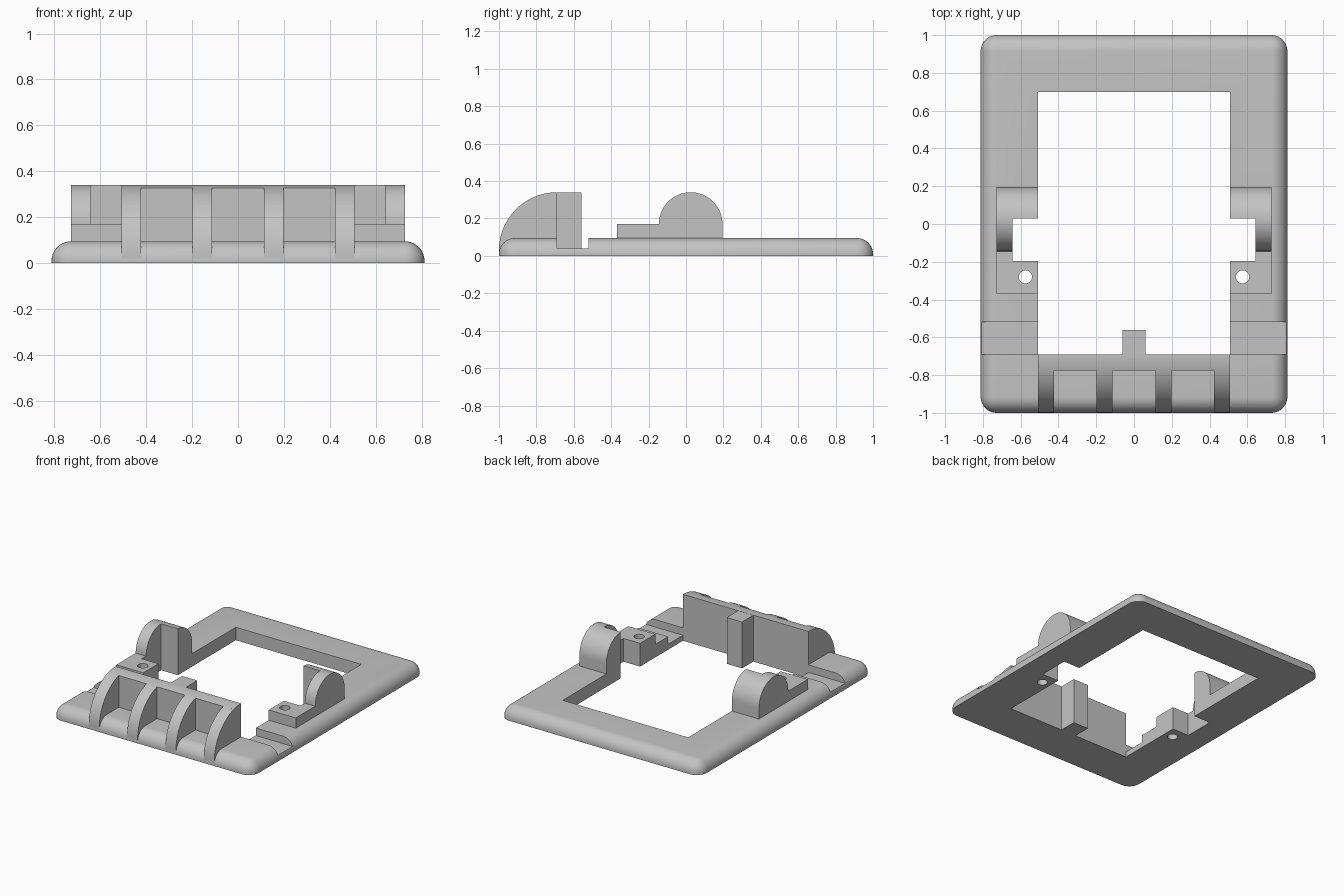
import bpy, bmesh
from math import sin, cos, acos, pi, radians

if "Cube" in bpy.data.objects:
    bpy.data.objects.remove(bpy.data.objects["Cube"])

grey = bpy.data.materials.new("plain_grey")
grey.use_nodes = True
GREY = (0.55, 0.55, 0.55, 1)
grey.diffuse_color = GREY
grey.node_tree.nodes["Principled BSDF"].inputs["Base Color"].default_value = GREY


def finish(name, bm):
    bmesh.ops.recalc_face_normals(bm, faces=bm.faces)
    mesh = bpy.data.meshes.new(name)
    bm.to_mesh(mesh)
    bm.free()
    mesh.materials.append(grey)
    obj = bpy.data.objects.new(name, mesh)
    bpy.context.collection.objects.link(obj)
    return obj


def box_mesh(x, y, z):
    bm = bmesh.new()
    bmesh.ops.create_cube(bm, size=1)
    for v in bm.verts:
        for i, (low, high) in enumerate((x, y, z)):
            v.co[i] = high if v.co[i] > 0 else low
    return bm


def box(name, x, y, z):
    return finish(name, box_mesh(x, y, z))


def extrude_x(name, profile, x0, x1):
    """Extrude a (y, z) outline from x0 to x1."""
    bm = bmesh.new()
    face = bm.faces.new([bm.verts.new((x0, y, z)) for y, z in profile])
    moved = bmesh.ops.extrude_face_region(bm, geom=[face])["geom"]
    verts = [g for g in moved if isinstance(g, bmesh.types.BMVert)]
    bmesh.ops.translate(bm, verts=verts, vec=(x1 - x0, 0, 0))
    return finish(name, bm)


def arc(cy, cz, r, a0, a1, steps=32):
    angles = [a0 + (a1 - a0) * i / steps for i in range(steps + 1)]
    return [(cy + r * cos(a), cz + r * sin(a)) for a in angles]


def select(obj):
    bpy.ops.object.select_all(action="DESELECT")
    obj.select_set(True)
    bpy.context.view_layer.objects.active = obj


def cut(obj, cutters):
    select(obj)
    for cutter in cutters:
        mod = obj.modifiers.new("cut", "BOOLEAN")
        mod.operation = "DIFFERENCE"
        mod.solver = "EXACT"
        mod.object = cutter
        bpy.ops.object.modifier_apply(modifier=mod.name)


def smooth(obj):
    select(obj)
    bpy.ops.object.shade_smooth_by_angle(angle=radians(30))


TOP, HEIGHT, INNER, WALL_Y = 0.095, 0.34, 0.508, -0.69

# Base plate with rounded corners and rounded top rim
bm = box_mesh((-0.812, 0.812), (-1, 1), (0, TOP))
edges = [e for e in bm.edges if max(v.co.z for v in e.verts) > 0.01]
bmesh.ops.bevel(bm, geom=edges, offset=0.085, segments=10, profile=0.5, affect="EDGES")
plate = finish("base_plate", bm)

# Cutters for the window, pivot recesses, screw holes and side grooves
window = box("window_cutter", (-INNER, INNER), (WALL_Y, 0.7), (-1, 1))
recess = box("recess_cutter", (-0.643, 0.643), (-0.195, 0.03), (-1, 1))
holes, grooves = [], []
for side in (-1, 1):
    bm = bmesh.new()
    bmesh.ops.create_cone(bm, cap_ends=True, segments=32, radius1=0.035, radius2=0.035, depth=2)
    bmesh.ops.translate(bm, verts=bm.verts, vec=(side * 0.575, -0.28, 0))
    holes.append(finish("hole_cutter", bm))
    xs = sorted((side * 0.5, side * 0.9))
    grooves.append(box("groove_cutter", xs, (WALL_Y, -0.52), (0.04, 1)))
cut(plate, [window, recess] + holes + grooves)
smooth(plate)

# Pivot mounts: rounded lug with a low screw block
lug = [(-0.37, 0.09), (-0.37, 0.17)] + arc(0.025, 0.17, 0.17, pi, 0) + [(0.195, 0.09)]
for side, label in ((1, "left"), (-1, "right")):
    mount = extrude_x(label + "_pivot_mount", lug, side * INNER, side * 0.727)
    cut(mount, [recess] + holes)
    smooth(mount)

# Front wall with its curved top
R, ARC_Z, THICK = 0.31, 0.03, 0.085
crest = arc(WALL_Y, ARC_Z, R, pi / 2, pi - acos(THICK / R), 8)
wall = extrude_x("front_wall", [(WALL_Y, 0.02)] + crest + [(WALL_Y - THICK, 0.02)], -INNER, INNER)
smooth(wall)

# Four quarter-round ribs
quarter = [(WALL_Y, 0.02)] + arc(WALL_Y, ARC_Z, R, pi / 2, pi) + [(WALL_Y - R, 0.02)]
for i in range(4):
    x = -INNER + i * (2 * INNER - THICK) / 3
    smooth(extrude_x("front_rib_%d" % (i + 1), quarter, x, x + THICK))

# Centre post behind the wall
box("centre_post", (-0.062, 0.062), (WALL_Y - 0.02, -0.56), (0, HEIGHT - 0.001))

for cutter in [window, recess] + holes + grooves:
    bpy.data.objects.remove(cutter)
